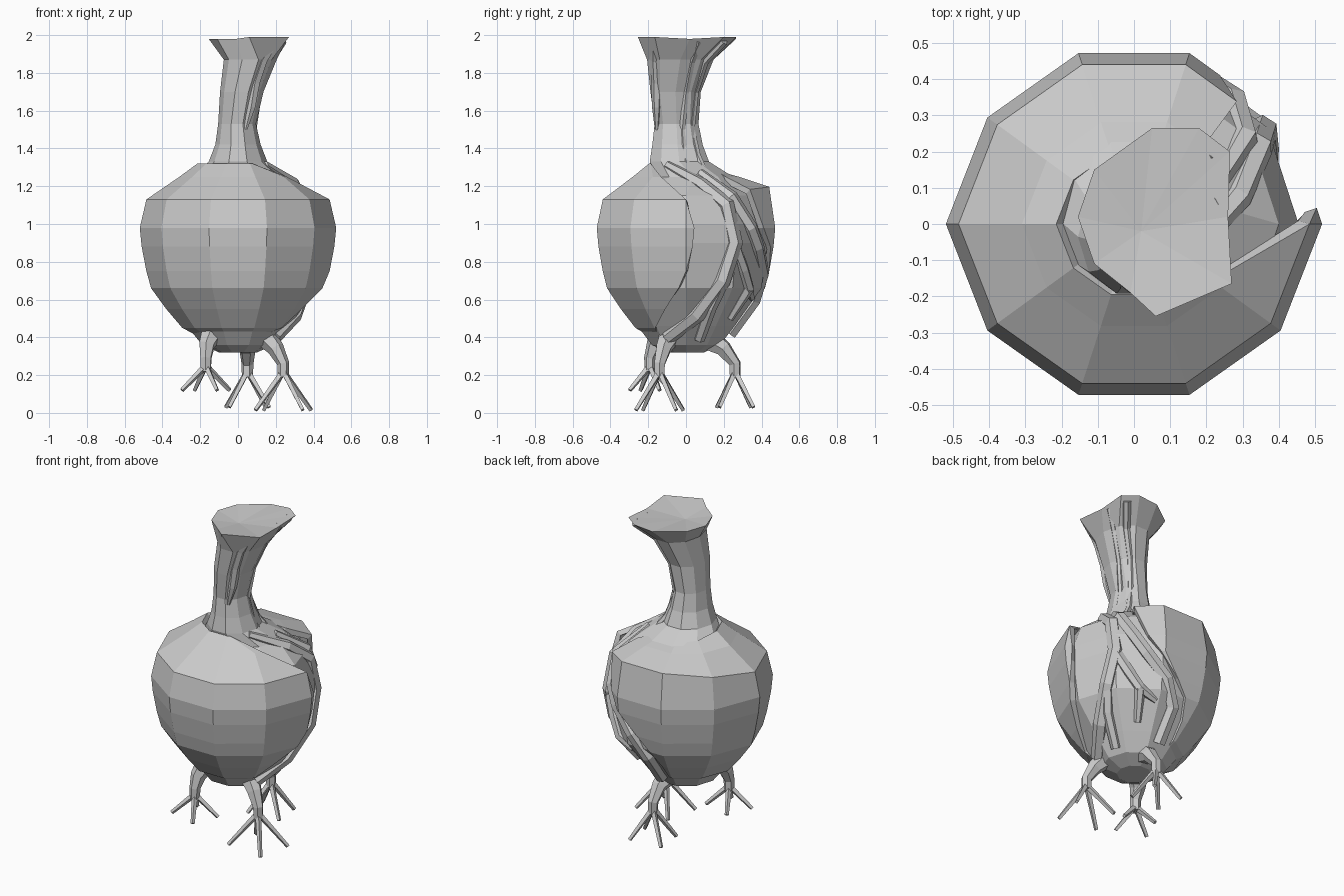
import bpy, bmesh, math
from math import cos, sin, radians

if "Cube" in bpy.data.objects:
    bpy.data.objects.remove(bpy.data.objects["Cube"])


def finish(bm, name, recalc=True):
    bmesh.ops.remove_doubles(bm, verts=bm.verts, dist=0.002)
    if recalc:
        bmesh.ops.recalc_face_normals(bm, faces=bm.faces)
    me = bpy.data.meshes.new(name)
    bm.to_mesh(me)
    bm.free()
    ob = bpy.data.objects.new(name, me)
    bpy.context.collection.objects.link(ob)
    return ob


def tube(name, paths, res=1):
    """Each path is a list of (x, y, z, radius)."""
    cu = bpy.data.curves.new(name, 'CURVE')
    cu.dimensions = '3D'
    cu.bevel_depth = 1.0
    cu.bevel_resolution = res
    cu.use_fill_caps = True
    for path in paths:
        s = cu.splines.new('POLY')
        s.use_smooth = False
        s.points.add(len(path) - 1)
        for p, (x, y, z, r) in zip(s.points, path):
            p.co = (x, y, z, 1)
            p.radius = r
    ob = bpy.data.objects.new(name, cu)
    bpy.context.collection.objects.link(ob)
    return ob


def lerp(table, z):
    if z <= table[0][0]:
        return table[0][1]
    for (z0, v0), (z1, v1) in zip(table, table[1:]):
        if z <= z1:
            return v0 + (v1 - v0) * (z - z0) / (z1 - z0)
    return table[-1][1]


# Inner body and neck: ten-sided loft (z, cx, cy, rx, ry)
rings = [(.32, 0, 0, .10, .10), (.36, 0, 0, .19, .19), (.46, 0, 0, .27, .27),
         (.66, 0, 0, .42, .42), (.9, 0, 0, .455, .455), (1.0, 0, 0, .455, .455),
         (1.15, 0, 0, .40, .40), (1.25, .01, .04, .25, .22),
         (1.33, 0, -.035, .155, .165), (1.42, 0, -.045, .12, .14),
         (1.53, -.005, -.05, .1, .122), (1.7, .02, -.055, .115, .14),
         (1.87, .065, -.03, .14, .185)]
rim = [(.26, .02, 1.98), (.265, .2, 1.99), (.18, .265, 1.99), (.05, .265, 1.98),
       (-.11, .15, 1.98), (-.155, .02, 1.98), (-.11, -.11, 1.98), (-.01, -.19, 1.98),
       (.06, -.255, 1.99), (.27, -.165, 1.99)]
bm = bmesh.new()
loops = [[bm.verts.new((cx + rx * cos(radians(36 * i)), cy + ry * sin(radians(36 * i)), z))
          for i in range(10)] for z, cx, cy, rx, ry in rings]
loops.append([bm.verts.new(p) for p in rim])
for a, b in zip(loops, loops[1:]):
    for i in range(10):
        j = (i + 1) % 10
        bm.faces.new((a[i], a[j], b[j], b[i]))
bm.faces.new(loops[0][::-1])
mid = bm.verts.new((.02, -.02, 1.96))
for i in range(10):
    bm.faces.new((loops[-1][i], loops[-1][(i + 1) % 10], mid))
finish(bm, "inner_body_and_neck")

# Outer shell: wraps the body and leaves a spiral split (z, radius, front lip, back lip angle)
shell = [(.40, .2, -55, -255), (.45, .295, -35, -255), (.55, .38, -18, -258),
         (.66, .46, -5, -265), (.75, .485, 0, -275), (.88, .51, 4, -291), (.98, .52, 5, -300),
         (1.13, .485, 0, -310), (1.25, .31, -27, -312), (1.32, .215, -68, -300)]
bm = bmesh.new()
grid = []
for z, r, a1, a2 in shell:
    row = []
    for a in [a1] + [max(a2, min(a1, -36 * k)) for k in range(9)] + [a2]:
        t = radians(a)
        f = r * cos(radians(18)) / cos(radians(a % 36 - 18)) * (.955 + .045 * cos(t) ** 8)
        back = max(0, sin(t))
        lift = .07 * back if z == 1.13 else (-.05 * back if z == 1.32 else 0)
        row.append(bm.verts.new((f * cos(t), f * sin(t), z + lift)))
    grid.append(row)
for a, b in zip(grid, grid[1:]):
    for i in range(len(a) - 1):
        bm.faces.new((a[i], b[i], b[i + 1], a[i + 1]))
ob = finish(bm, "outer_shell", recalc=False)
mod = ob.modifiers.new("thickness", 'SOLIDIFY')
mod.thickness = .035
mod.offset = -1

# Roots lying on the inner body inside the split (angle, z, radius)
core_r = [(q[0], q[3]) for q in rings]


def on_core(path):
    return [(lerp(core_r, z) * .96 * cos(radians(a)), lerp(core_r, z) * .96 * sin(radians(a)), z, r)
            for a, z, r in path]


tube("split_roots", [on_core(p) for p in (
    [(-35, 1.31, .025), (15, 1.21, .04), (32, 1.1, .045), (36, .9, .045),
     (28, .7, .045), (11, .52, .045), (-27, .4, .04)],
    [(20, 1.27, .025), (38, 1.14, .04), (51, .98, .04), (60, .88, .04),
     (77, .74, .04), (88, .6, .04), (88, .42, .04)],
    [(35, .9, .035), (46, .76, .035), (55, .66, .032), (70, .61, .02)],
    [(55, .66, .032), (54, .5, .02)],
    [(28, .7, .04), (23, .56, .035), (20, .39, .03)])])

# Ridges running up the neck
tube("neck_ridges", [
    [(.16, .02, 1.27, .02), (.11, -.01, 1.36, .02), (.08, -.02, 1.5, .018),
     (.11, 0, 1.7, .018), (.17, .03, 1.86, .02), (.24, .07, 1.97, .02)],
    [(.15, .1, 1.27, .02), (.09, .06, 1.36, .02), (.05, .03, 1.5, .018),
     (.07, .05, 1.7, .02), (.14, .1, 1.86, .022), (.22, .2, 1.97, .025)],
    [(.04, -.155, 1.5, .01), (.07, -.155, 1.62, .025), (.09, -.155, 1.75, .03),
     (.13, -.16, 1.87, .03), (.2, -.165, 1.97, .02)]])

# Legs: hip, knee, ankle and splayed toes
legs = [("front_left", (-.13, -.12, .44), (-.165, -.165, .36), (-.17, -.19, .23), .11, .14, 25),
        ("front_right", (.13, -.08, .42), (.2, -.12, .34), (.24, -.14, .2), .185, .18, 35),
        ("back", (.03, .12, .39), (.05, .2, .34), (.05, .26, .2), .17, .15, 50)]
for name, hip, knee, ankle, drop, reach, turn in legs:
    x, y, z = ankle
    tube(name + "_leg", [[(*hip, .065), (*knee, .045), (x, y, z + .06, .032), (x, y, z - .01, .03)]])
    toes = []
    for k in range(4):
        t = radians(turn + 90 * k)
        toes.append([(x, y, z + .02, .018),
                     (x + reach * cos(t), y + reach * sin(t) * .85, z - drop, .012)])
    tube(name + "_toes", toes, res=0)
